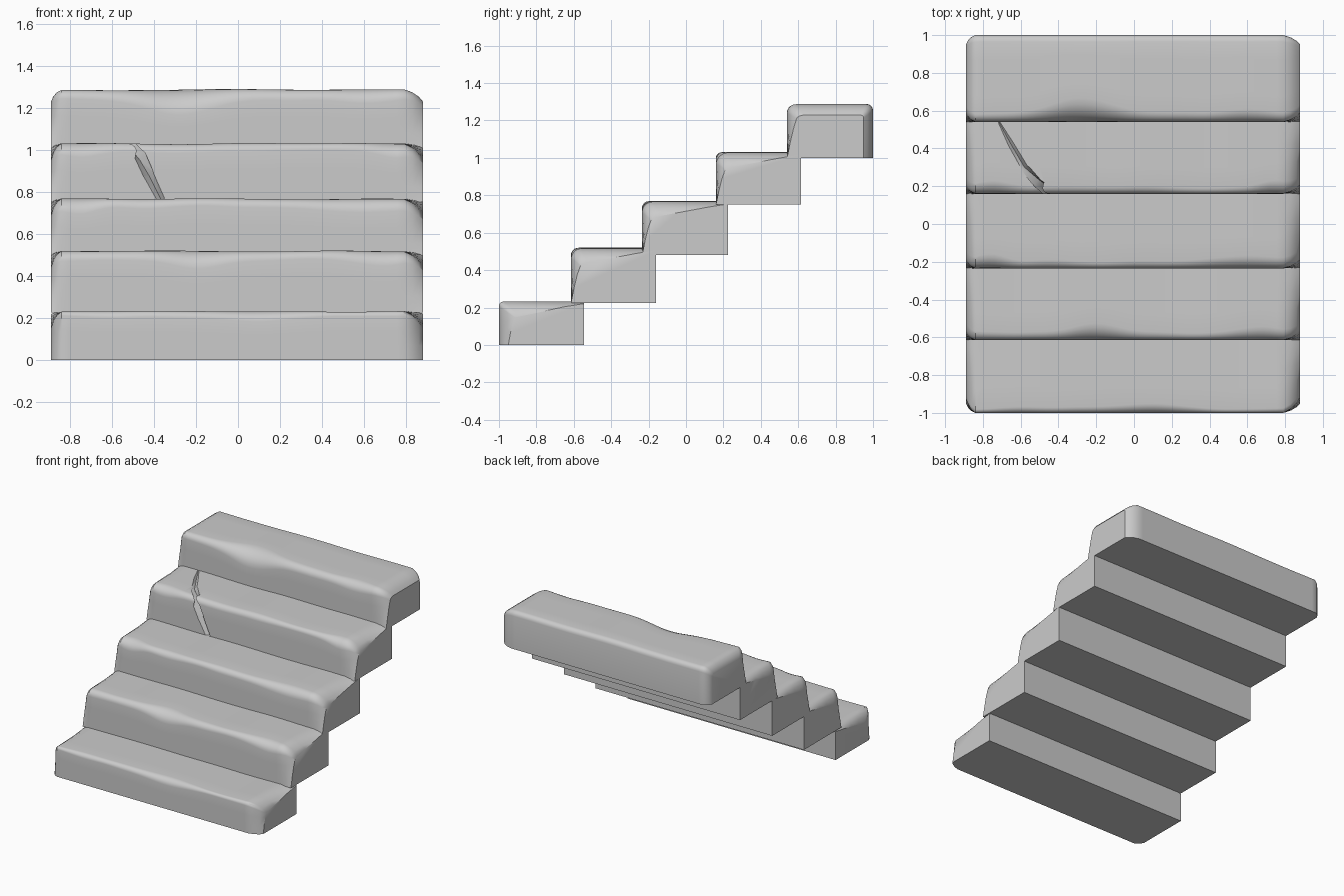
import bpy, bmesh, math
from mathutils import Vector, noise

if "Cube" in bpy.data.objects:
    bpy.data.objects.remove(bpy.data.objects["Cube"])

XL, XR = -0.89, 0.88

# y front, y back, z bottom, z top, edge radius, foot inset, back radius, worn spots (x, width, depth)
STEPS = [
    (-1.0, -0.545, 0.0, 0.235, 0.022, 0.05, 0.0, [(-0.5, 0.25, 0.015), (0.1, 0.25, 0.02)]),
    (-0.615, -0.16, 0.225, 0.522, 0.04, 0.0, 0.0, [(-0.2, 0.17, 0.055), (0.7, 0.15, 0.03)]),
    (-0.235, 0.225, 0.48, 0.77, 0.045, 0.0, 0.0, [(-0.75, 0.1, 0.03), (0.65, 0.2, 0.02)]),
    (0.16, 0.615, 0.75, 1.033, 0.04, 0.0, 0.0, [(-0.75, 0.12, 0.03), (0.75, 0.1, 0.03)]),
    (0.54, 1.0, 1.0, 1.29, 0.045, 0.0, 0.035, [(-0.3, 0.2, 0.085), (0.6, 0.15, 0.02)]),
]


def stations():
    left = [(XL, 1.0), (XL + 0.012, 0.55), (XL + 0.028, 0.22), (XL + 0.05, 0.0)]
    right = [(XR - 0.09, 0.0), (XR - 0.05, 0.25), (XR - 0.02, 0.6), (XR, 1.0)]
    a, b, n = XL + 0.05, XR - 0.09, 48
    return left + [(a + (b - a) * i / n, 0.0) for i in range(1, n)] + right


def section(x, end, seed, y0, y1, z0, z1, r, foot, rb, worn):
    """Closed y-z outline of one worn block at x; end grows towards its sides."""
    wear = sum(d * math.exp(-((x - c) / w) ** 2) for c, w, d in worn)
    wob = noise.noise(Vector((x * 3.5, seed * 7.3, 0.5)))
    ry = max(0.012, r + wear + 0.016 * wob)
    rz = max(0.012, r + wear * 0.9 + 0.016 * wob)
    top = z1 - 0.004 + 0.006 * noise.noise(Vector((x * 2.5, seed * 3.1, 4.2)))
    pts = [(y1, z0), (y0, z0)]
    pts += [(y0, z0 + (top - rz - z0) * k / 3) for k in (1, 2)]
    for k in range(7):
        a = math.pi / 2 * k / 6
        pts.append((y0 + ry * (1 - math.cos(a)), top - rz * (1 - math.sin(a))))
    ya, yb = y0 + ry, y1 - rb
    pts += [(ya + (yb - ya) * k / 4, top) for k in range(1, 5)]
    if rb:
        for k in range(1, 5):
            a = math.pi / 2 * k / 4
            pts.append((yb + rb * math.sin(a), top - rb * (1 - math.cos(a))))
    out = []
    for y, z in pts:
        v = (z - z0) / (z1 - z0)
        u = (y - y0) / (y1 - y0)
        dy = end * (foot + (0.06 - foot * 0.4) * v) * max(0, 1 - u * 1.3)
        drop = end * v ** 3 * (0.06 if rb else 0.075 * (1 - u) + 0.012)
        if rb:
            dy -= end * 0.05 * max(0, (u - 0.8) / 0.2)
        out.append((y + dy, z - drop))
    return out


def loft(name, rings):
    """Closed mesh through a row of equal point rings."""
    bm = bmesh.new()
    vs = [[bm.verts.new(p) for p in ring] for ring in rings]
    n = len(vs[0])
    for a, b in zip(vs, vs[1:]):
        for i in range(n):
            j = (i + 1) % n
            bm.faces.new((a[i], a[j], b[j], b[i]))
    bm.faces.new(vs[0])
    bm.faces.new(vs[-1])
    bmesh.ops.recalc_face_normals(bm, faces=bm.faces)
    me = bpy.data.meshes.new(name)
    bm.to_mesh(me)
    bm.free()
    ob = bpy.data.objects.new(name, me)
    bpy.context.collection.objects.link(ob)
    return ob


# Stone steps
steps = []
for i, s in enumerate(STEPS):
    rings = [[(x, y, z) for y, z in section(x, e, i + 1, *s)] for x, e in stations()]
    steps.append(loft(f"stone_step_{i + 1}", rings))

# Crack running over the fourth step
path = [(-0.715, 0.54, 1.04, 0.012), (-0.65, 0.42, 1.037, 0.020), (-0.58, 0.30, 1.036, 0.022),
        (-0.51, 0.215, 1.025, 0.030), (-0.46, 0.172, 0.97, 0.034), (-0.425, 0.158, 0.88, 0.026),
        (-0.365, 0.155, 0.76, 0.022)]
rings = []
for k, (x, y, z, w) in enumerate(path):
    p = Vector((x, y, z))
    t = (Vector(path[min(k + 1, 6)][:3]) - Vector(path[max(k - 1, 0)][:3])).normalized()
    up = Vector((0, -1, 1)) if 2 < k < 5 else Vector((0, 0, 1)) if k < 3 else Vector((0, -1, 0))
    side = t.cross(up).normalized()
    depth = side.cross(t).normalized()
    rings.append([p + side * w, p + depth * w * 1.2, p - side * w, p - depth * w * 1.2])
cutter = loft("crack_cutter", rings)
cutter.hide_render = True
mod = steps[3].modifiers.new("crack", 'BOOLEAN')
mod.object = cutter
mod.operation = 'DIFFERENCE'
mod.solver = 'EXACT'
bpy.context.view_layer.objects.active = steps[3]
bpy.ops.object.modifier_apply(modifier=mod.name)
bpy.data.objects.remove(cutter)

# Smooth worn surfaces, sharp block edges
bpy.ops.object.select_all(action='DESELECT')
for ob in steps:
    ob.select_set(True)
bpy.context.view_layer.objects.active = steps[0]
bpy.ops.object.shade_smooth_by_angle(angle=math.radians(35))
